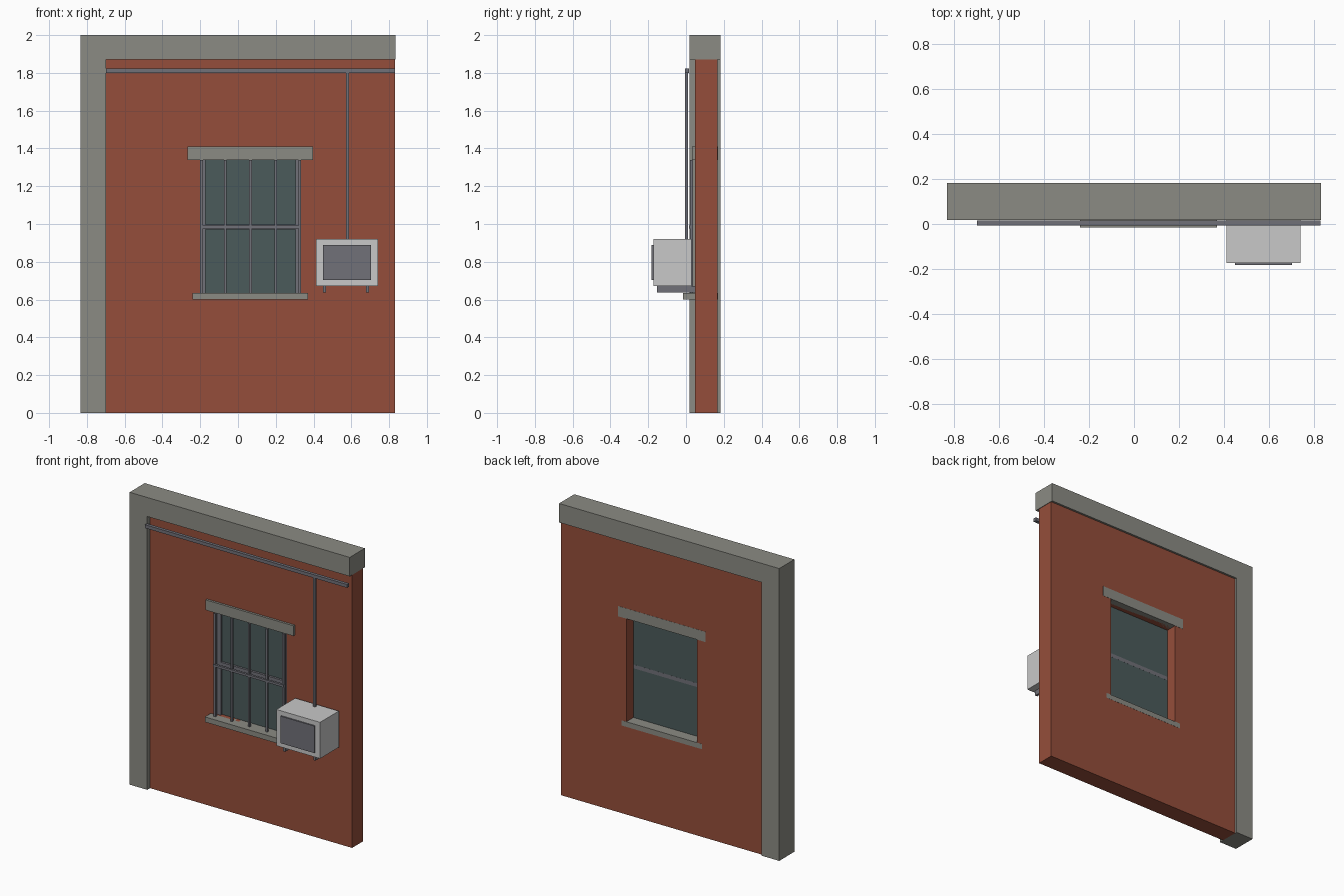
import bpy
import bmesh
from mathutils import Vector

if "Cube" in bpy.data.objects:
    bpy.data.objects.remove(bpy.data.objects["Cube"])


def material(name, rgb):
    m = bpy.data.materials.new(name)
    m.diffuse_color = (*rgb, 1.0)
    m.use_nodes = True
    m.node_tree.nodes["Principled BSDF"].inputs["Base Color"].default_value = m.diffuse_color
    return m


BRICK = material("red brick", (0.30, 0.076, 0.043))
CONCRETE = material("grey concrete", (0.26, 0.26, 0.23))
GLASS = material("dark glass", (0.070, 0.105, 0.105))
METAL = material("grey metal", (0.165, 0.165, 0.19))
CASING = material("pale casing", (0.58, 0.58, 0.58))


def box(name, x, y, z, mat):
    """Box from three (min, max) ranges."""
    bm = bmesh.new()
    bmesh.ops.create_cube(bm, size=1.0)
    for v in bm.verts:
        v.co = Vector([lo + (c + 0.5) * (hi - lo)
                       for c, (lo, hi) in zip(v.co, (x, y, z))])
    mesh = bpy.data.meshes.new(name)
    bm.to_mesh(mesh)
    bm.free()
    mesh.materials.append(mat)
    ob = bpy.data.objects.new(name, mesh)
    bpy.context.collection.objects.link(ob)
    return ob


# window opening limits
WX = (-0.20, 0.333)
WZ = (0.635, 1.34)

# brick wall with the opening cut through
wall = box("brick_wall", (-0.70, 0.83), (0.048, 0.168), (0, 1.87), BRICK)
cutter = box("opening_cutter", WX, (-0.1, 0.4), WZ, BRICK)
cutter.hide_render = True
mod = wall.modifiers.new("opening", 'BOOLEAN')
mod.operation = 'DIFFERENCE'
mod.solver = 'EXACT'
mod.object = cutter
bpy.context.view_layer.objects.active = wall
bpy.ops.object.modifier_apply(modifier=mod.name)
bpy.data.objects.remove(cutter)

# concrete column and beam
box("corner_column", (-0.833, -0.70), (0.018, 0.182), (0, 1.87), CONCRETE)
box("top_beam", (-0.833, 0.833), (0.018, 0.182), (1.87, 2.0), CONCRETE)

# lintel and sill, running through the wall
box("window_lintel", (-0.267, 0.397), (0.032, 0.169), (1.34, 1.41), CONCRETE)
box("window_sill", (-0.24, 0.37), (-0.016, 0.169), (0.60, 0.635), CONCRETE)

# glass and its frame
box("window_glass", WX, (0.075, 0.092), WZ, GLASS)
for side, x0 in (("left", WX[0]), ("right", WX[1] - 0.028)):
    box(f"window_stile_{side}", (x0, x0 + 0.028), (0.06, 0.0915), WZ, METAL)
box("window_middle_rail", WX, (0.06, 0.0925), (0.972, 0.998), METAL)

# security bars
for i in range(5):
    x = WX[0] + i * (WX[1] - WX[0]) / 4
    if i in (0, 4):
        x += 0.007 if i == 0 else -0.007
    box(f"security_bar_{i + 1}", (x - 0.007, x + 0.007), (0.022, 0.037), WZ, METAL)
box("security_cross_bar", WX, (0.017, 0.032), (0.977, 0.993), METAL)

# pipes
box("horizontal_pipe", (-0.70, 0.83), (-0.006, 0.016), (1.80, 1.823), METAL)
box("vertical_pipe", (0.571, 0.588), (-0.006, 0.011), (0.91, 1.80), METAL)

# air conditioner on two brackets
box("cooler_casing", (0.412, 0.742), (-0.173, 0.03), (0.672, 0.92), CASING)
box("cooler_grille", (0.449, 0.705), (-0.182, -0.173), (0.703, 0.888), METAL)
for side, x in (("left", 0.457), ("right", 0.685)):
    box(f"cooler_bracket_{side}", (x - 0.008, x + 0.008), (-0.153, 0.05),
        (0.637, 0.672), METAL)
